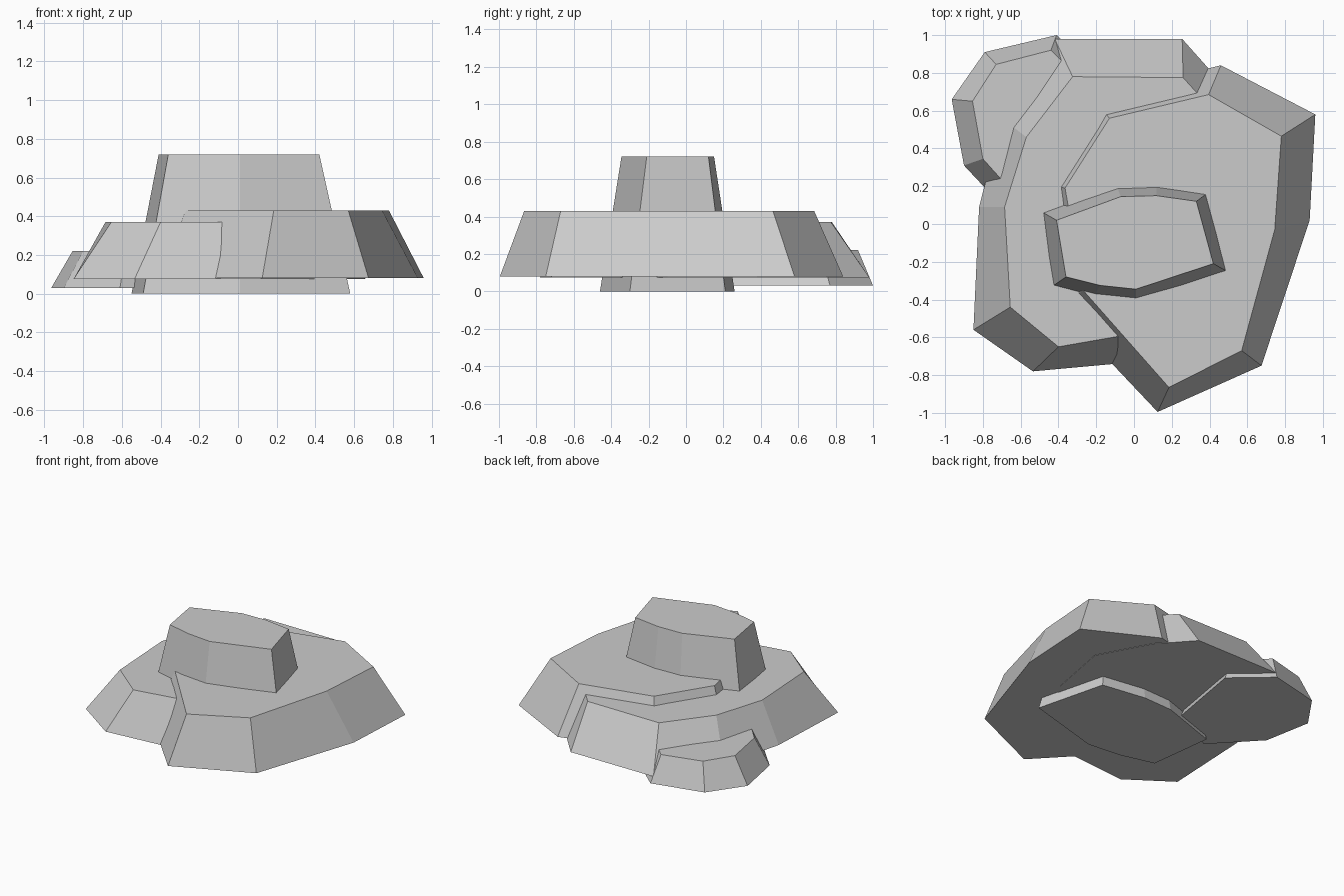
import bpy, bmesh


def slab(name, z0, base, z1, top):
    """Tapered rock slab lofted between two outlines with matching corners."""
    bm = bmesh.new()
    lo = [bm.verts.new((x, y, z0)) for x, y in base]
    hi = [bm.verts.new((x, y, z1)) for x, y in top]
    n = len(lo)
    bm.faces.new(lo)
    bm.faces.new(hi)
    for i in range(n):
        j = (i + 1) % n
        bm.faces.new((lo[i], lo[j], hi[j], hi[i]))
    bmesh.ops.recalc_face_normals(bm, faces=bm.faces)
    mesh = bpy.data.meshes.new(name)
    bm.to_mesh(mesh)
    bm.free()
    obj = bpy.data.objects.new(name, mesh)
    bpy.context.collection.objects.link(obj)
    return obj


# Tall central rock reaching the ground
slab("peak_rock",
     0.0, [(-0.55, 0.10), (-0.11, 0.25), (0.12, 0.26), (0.45, 0.21),
           (0.58, -0.30), (0.01, -0.46), (-0.24, -0.435), (-0.49, -0.37)],
     0.72, [(-0.41, 0.02), (-0.07, 0.145), (0.12, 0.15), (0.33, 0.12),
            (0.42, -0.21), (0.01, -0.345), (-0.18, -0.325), (-0.36, -0.28)])

# Large right slab
slab("right_rock",
     0.08, [(0.46, 0.84), (0.96, 0.58), (0.93, 0.02), (0.675, -0.75),
            (0.125, -0.995), (-0.39, -0.45), (-0.48, 0.22), (-0.22, 0.67)],
     0.43, [(0.395, 0.685), (0.78, 0.465), (0.745, -0.03), (0.57, -0.67),
            (0.185, -0.865), (-0.27, -0.35), (-0.365, 0.19), (-0.13, 0.56)])

# Middle slab emerging on the left and back
slab("left_rock",
     0.075, [(-0.42, 0.98), (0.255, 0.98), (0.46, 0.75), (0.66, 0.38), (0.57, -0.10),
             (0.12, -0.72), (-0.535, -0.78), (-0.85, -0.56), (-0.82, 0.09), (-0.70, 0.56)],
     0.37, [(-0.325, 0.78), (0.26, 0.775), (0.39, 0.63), (0.50, 0.30), (0.43, -0.10),
            (0.06, -0.57), (-0.40, -0.65), (-0.655, -0.44), (-0.685, 0.09), (-0.57, 0.46)])

# Small low slab at the back left
slab("back_rock",
     0.03, [(-0.79, 0.91), (-0.41, 1.0), (-0.15, 0.77), (-0.25, 0.19),
            (-0.61, 0.0), (-0.90, 0.31), (-0.965, 0.66)],
     0.22, [(-0.73, 0.845), (-0.44, 0.92), (-0.24, 0.72), (-0.31, 0.25),
            (-0.58, 0.10), (-0.80, 0.345), (-0.855, 0.65)])
